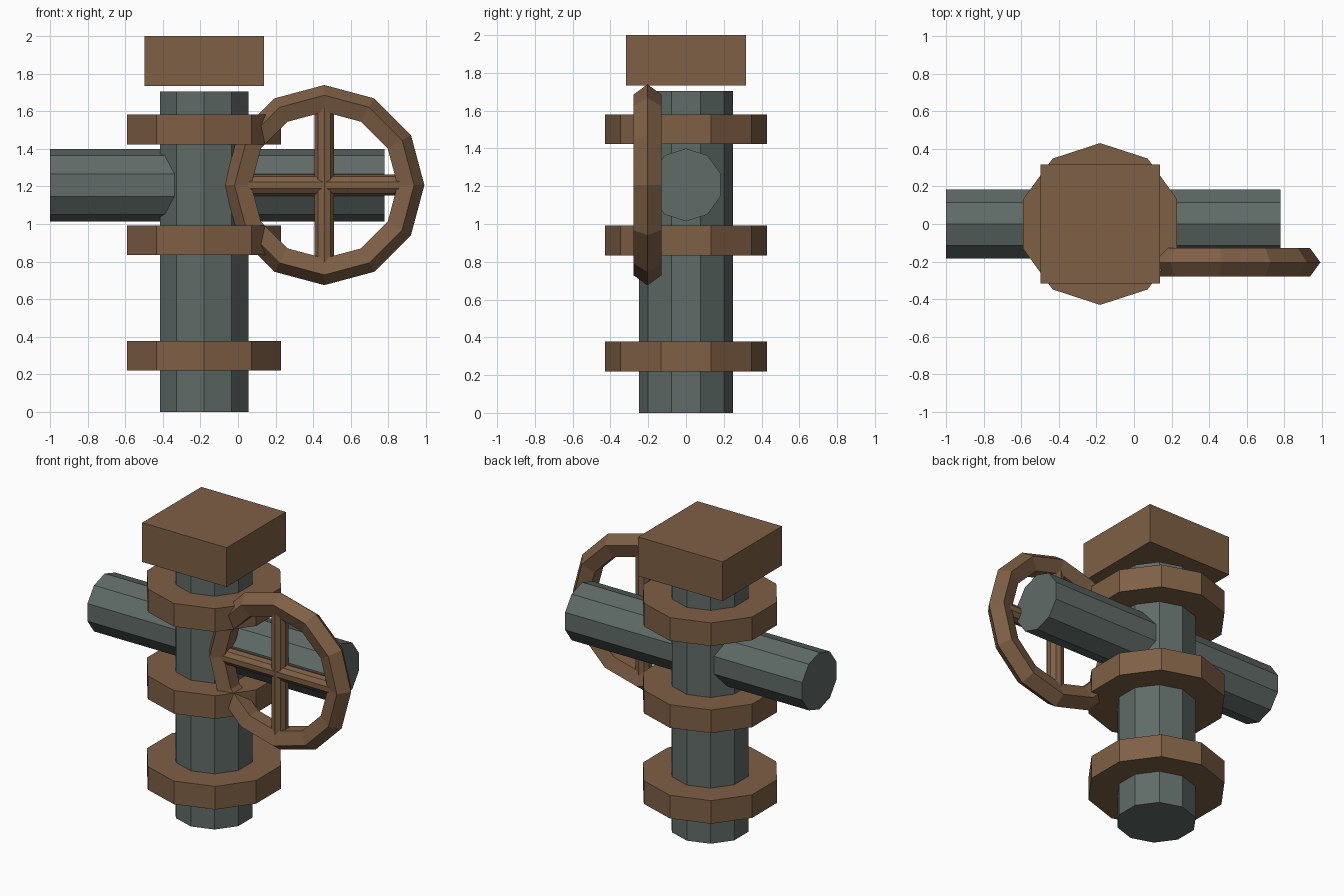
import bpy, bmesh, math
from mathutils import Vector

if "Cube" in bpy.data.objects:
    bpy.data.objects.remove(bpy.data.objects["Cube"])


def material(name, color):
    m = bpy.data.materials.new(name)
    m.diffuse_color = color
    m.use_nodes = True
    m.node_tree.nodes["Principled BSDF"].inputs["Base Color"].default_value = m.diffuse_color
    return m


RUST = material("rust_brown", (0.21, 0.115, 0.06, 1))
STEEL = material("grey_steel", (0.115, 0.145, 0.135, 1))


def rod(name, start, length, radius, axis, mat, sides=10):
    """Ten-sided prism along x or z, starting at the given centre point."""
    bm = bmesh.new()
    rings = []
    for t in (0, length):
        ring = []
        for i in range(sides):
            a = 2 * math.pi * i / sides
            u, v = radius * math.sin(a), radius * math.cos(a)
            off = Vector((t, u, v)) if axis == "x" else Vector((u, v, t))
            ring.append(bm.verts.new(Vector(start) + off))
        rings.append(ring)
        bm.faces.new(ring)
    for i in range(sides):
        j = (i + 1) % sides
        bm.faces.new((rings[0][i], rings[0][j], rings[1][j], rings[1][i]))
    bmesh.ops.recalc_face_normals(bm, faces=bm.faces)
    mesh = bpy.data.meshes.new(name)
    bm.to_mesh(mesh)
    bm.free()
    mesh.materials.append(mat)
    obj = bpy.data.objects.new(name, mesh)
    bpy.context.collection.objects.link(obj)
    return obj


PX = -0.18                       # upright pipe axis
WX, WY, WZ = 0.459, -0.204, 1.207  # wheel centre

# Pipes
rod("upright_pipe", (PX, 0, 0), 1.705, 0.248, "z", STEEL)
rod("cross_pipe", (-1, 0, WZ), 1.778, 0.193, "x", STEEL)

# Flange collars
for i, z in enumerate((0.22, 0.834, 1.424)):
    rod(f"collar_{i + 1}", (PX, 0, z), 0.157, 0.43, "z", RUST)

# Square cap floating just above the pipe
bpy.ops.mesh.primitive_cube_add(size=1, location=(PX, 0, 1.867))
cap = bpy.context.object
cap.name = "top_cap"
cap.scale = (0.634, 0.634, 0.266)
cap.data.materials.append(RUST)

# Hand wheel rim
bpy.ops.mesh.primitive_torus_add(
    major_segments=12, minor_segments=5, major_radius=0.453, minor_radius=0.079,
    location=(WX, WY, WZ), rotation=(math.pi / 2, 0, 0))
rim = bpy.context.object
rim.name = "wheel_rim"
rim.data.materials.append(RUST)

# Crossed spokes
SPOKE = 0.44
rod("wheel_spoke_level", (WX - SPOKE, WY, WZ), 2 * SPOKE, 0.055, "x", RUST)
rod("wheel_spoke_upright", (WX, WY, WZ - SPOKE), 2 * SPOKE, 0.055, "z", RUST)
